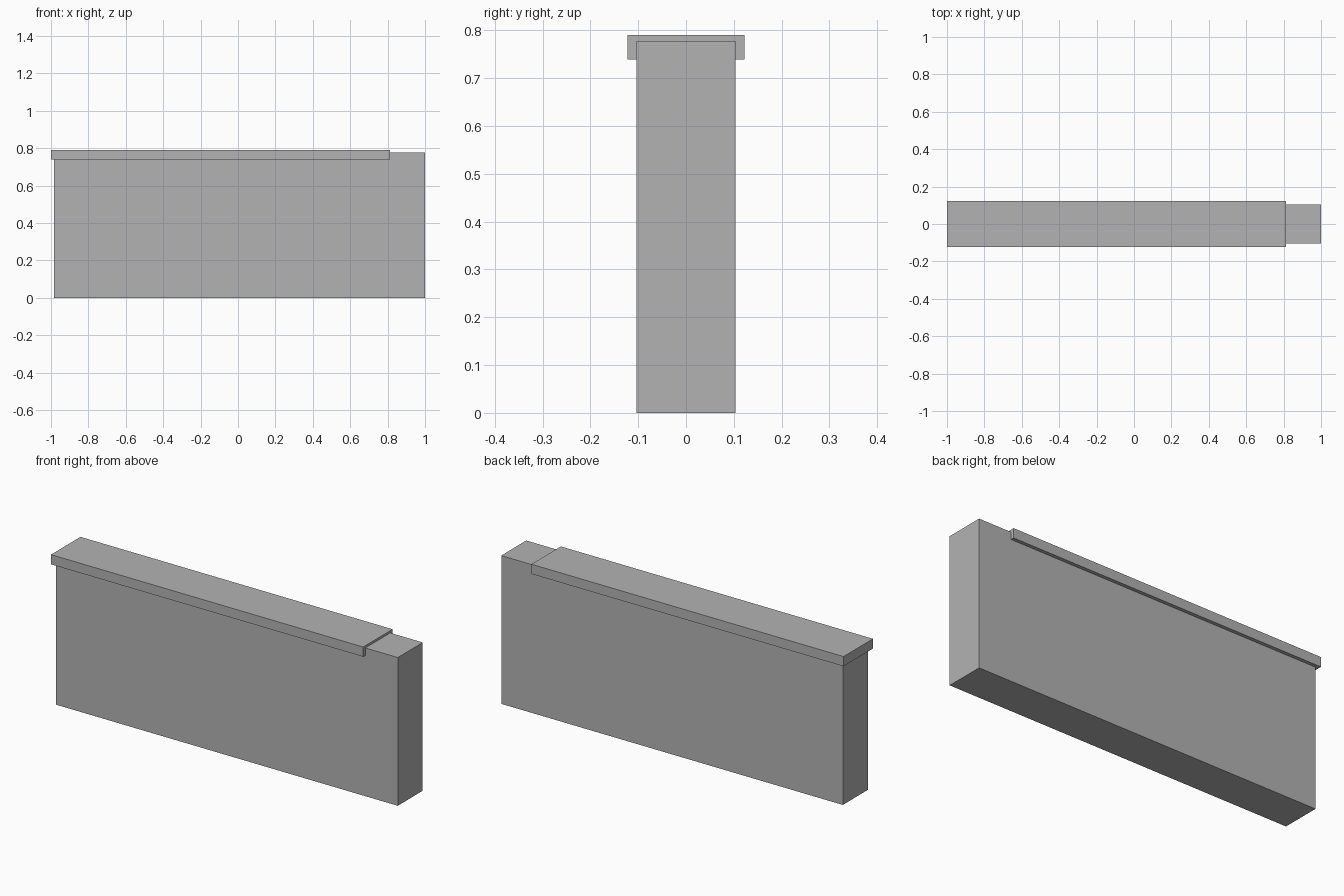
import bpy

cube = bpy.data.objects.get("Cube")
if cube:
    bpy.data.objects.remove(cube, do_unlink=True)

# Single stone colour
stone = bpy.data.materials.new("stone grey")
stone.use_nodes = True
colour = (0.45, 0.45, 0.45, 1)
stone.diffuse_color = colour
stone.node_tree.nodes["Principled BSDF"].inputs["Base Color"].default_value = colour


def block(name, low, high):
    """Add a box spanning two opposite corners."""
    centre = [(a + b) / 2 for a, b in zip(low, high)]
    bpy.ops.mesh.primitive_cube_add(size=1, location=centre)
    obj = bpy.context.object
    obj.name = name
    obj.scale = [b - a for a, b in zip(low, high)]
    bpy.ops.object.transform_apply(location=False, rotation=False, scale=True)
    obj.data.materials.append(stone)
    return obj


# Wall body
block("wall", (-0.983, -0.1035, 0), (1, 0.1035, 0.778))

# Coping overhanging both faces and one end, stopping short of the other end
block("coping", (-1, -0.122, 0.739), (0.812, 0.122, 0.79))
